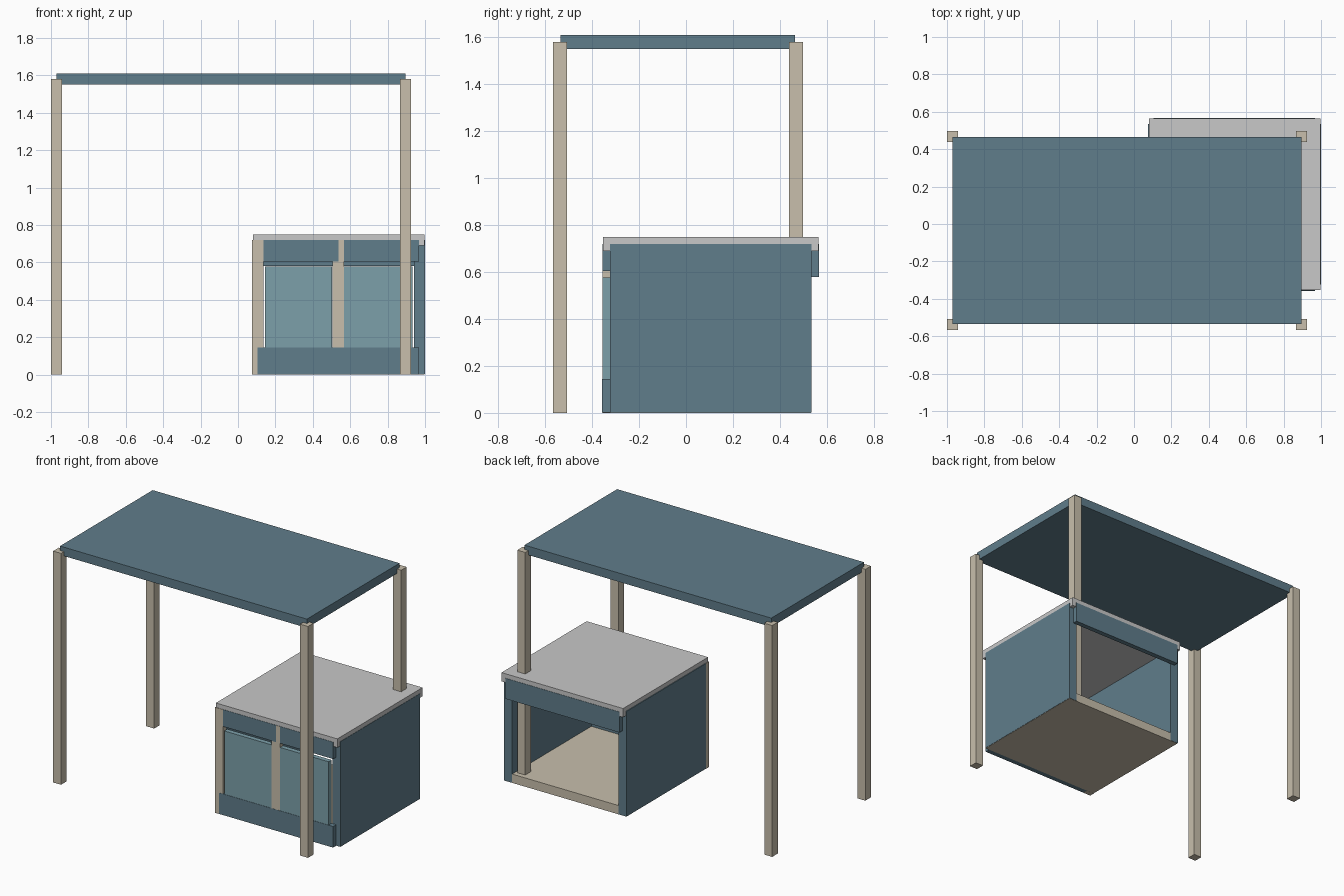
import bpy
import bmesh

if "Cube" in bpy.data.objects:
    bpy.data.objects.remove(bpy.data.objects["Cube"])


def make_material(name, rgb):
    m = bpy.data.materials.new(name)
    m.diffuse_color = (*rgb, 1.0)
    m.use_nodes = True
    m.node_tree.nodes["Principled BSDF"].inputs["Base Color"].default_value = m.diffuse_color
    return m


BLUE = make_material("slate blue", (0.117, 0.205, 0.258))
TAN = make_material("pale wood", (0.578, 0.520, 0.413))
TEAL = make_material("soft teal", (0.202, 0.352, 0.402))
GREY = make_material("light grey", (0.578, 0.578, 0.578))


def box(name, mat, x, y, z):
    """Box from (min, max) ranges on each axis."""
    bm = bmesh.new()
    bmesh.ops.create_cube(bm, size=1.0)
    for v in bm.verts:
        v.co = [r[0] if c < 0 else r[1] for c, r in zip(v.co, (x, y, z))]
    mesh = bpy.data.meshes.new(name)
    bm.to_mesh(mesh)
    bm.free()
    mesh.materials.append(mat)
    ob = bpy.data.objects.new(name, mesh)
    bpy.context.collection.objects.link(ob)
    return ob


# Desk: top and four square legs lapped into its corners
box("desk_top", BLUE, (-0.97, 0.895), (-0.535, 0.465), (1.55, 1.61))
for side, x in (("left", -1.0), ("right", 0.866)):
    for end, y in (("front", -0.567), ("back", 0.438)):
        box(f"desk_leg_{end}_{side}", TAN, (x, x + 0.06), (y, y + 0.06), (0, 1.58))

# Cabinet carcass: sides, floor and counter
CARCASS_Y = (-0.323, 0.535)
box("cabinet_side_left", BLUE, (0.075, 0.135), CARCASS_Y, (0.002, 0.72))
box("cabinet_side_right", BLUE, (0.94, 1.0), CARCASS_Y, (0.002, 0.72))
box("cabinet_floor", TAN, (0.077, 0.998), (-0.321, 0.533), (0, 0.06))
box("cabinet_counter", GREY, (0.08, 0.998), (-0.353, 0.565), (0.69, 0.75))

# Back rail over the open back
box("back_rail", BLUE, (0.105, 0.968), (0.533, 0.567), (0.58, 0.72))

# Face frame: rails and stiles
FRAME_BACK = -0.322
box("front_top_rail", BLUE, (0.13, 0.968), (-0.355, FRAME_BACK), (0.605, 0.72))
box("front_bottom_rail", BLUE, (0.105, 0.968), (-0.357, FRAME_BACK), (0.001, 0.145))
box("front_stile_left", TAN, (0.075, 0.135), (-0.356, FRAME_BACK), (0, 0.72))
box("front_stile_middle", TAN, (0.504, 0.566), (-0.356, FRAME_BACK), (0.14, 0.605))
box("front_stile_tongue", TAN, (0.538, 0.566), (-0.356, FRAME_BACK), (0.60, 0.72))

# Two doors with a gap under the top rail
for side, x in (("left", (0.145, 0.503)), ("right", (0.567, 0.933))):
    box(f"door_{side}", TEAL, x, (-0.355, FRAME_BACK), (0.14, 0.577))
